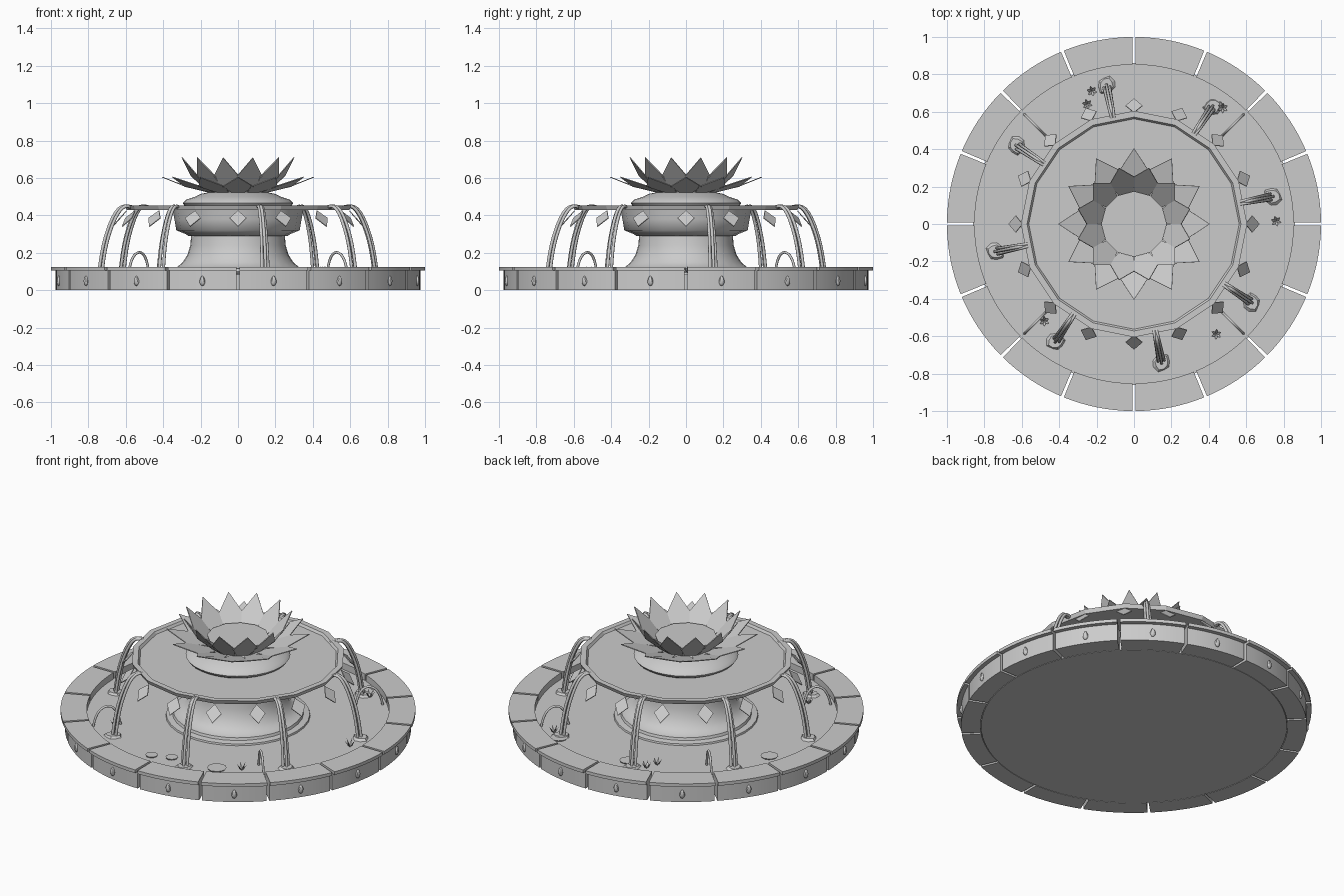
import bpy, bmesh, math, random
from math import cos, sin, pi, radians

if "Cube" in bpy.data.objects:
    bpy.data.objects.remove(bpy.data.objects["Cube"], do_unlink=True)
random.seed(4)

stone = bpy.data.materials.new("pale grey stone")
stone.use_nodes = True
GREY = (0.6, 0.6, 0.6, 1)
stone.diffuse_color = GREY
stone.node_tree.nodes["Principled BSDF"].inputs["Base Color"].default_value = GREY


def activate(ob):
    bpy.ops.object.select_all(action='DESELECT')
    ob.select_set(True)
    bpy.context.view_layer.objects.active = ob


def finish(name, bm, smooth=None):
    mesh = bpy.data.meshes.new(name)
    bm.to_mesh(mesh)
    bm.free()
    mesh.materials.append(stone)
    ob = bpy.data.objects.new(name, mesh)
    bpy.context.collection.objects.link(ob)
    if smooth:
        activate(ob)
        bpy.ops.object.shade_smooth_by_angle(angle=radians(smooth))
    return ob


def lathe(name, profile, steps, sweep=2 * pi, start=0.0, closed=False, smooth=35):
    """Spin an (r, z) profile round z; a partial sweep gets capped ends."""
    bm = bmesh.new()
    vs = [bm.verts.new((r * cos(start), r * sin(start), z)) for r, z in profile]
    pairs = list(zip(vs, vs[1:])) + ([(vs[-1], vs[0])] if closed else [])
    es = [bm.edges.new(p) for p in pairs]
    bmesh.ops.spin(bm, geom=vs + es, cent=(0, 0, 0), axis=(0, 0, 1),
                   angle=sweep, steps=steps)
    bmesh.ops.remove_doubles(bm, verts=bm.verts, dist=0.0002)
    if closed:
        bmesh.ops.holes_fill(bm, edges=bm.edges, sides=0)
    bmesh.ops.recalc_face_normals(bm, faces=bm.faces)
    return finish(name, bm, smooth)


def plate(name, points, thickness=0.005):
    """Thin leaf from outline points, folded along its middle when bent."""
    bm = bmesh.new()
    bm.faces.new([bm.verts.new(p) for p in points])
    ob = finish(name, bm)
    mod = ob.modifiers.new("thickness", 'SOLIDIFY')
    mod.thickness = thickness
    mod.offset = 0
    return ob


def tube(name, points, radius):
    cu = bpy.data.curves.new(name, 'CURVE')
    cu.dimensions = '3D'
    cu.bevel_depth = radius
    cu.bevel_resolution = 2
    cu.use_fill_caps = True
    sp = cu.splines.new('NURBS')
    sp.points.add(len(points) - 1)
    for pt, co in zip(sp.points, points):
        pt.co = (*co, 1)
    sp.use_endpoint_u = True
    sp.order_u = 4
    sp.resolution_u = 4
    cu.materials.append(stone)
    ob = bpy.data.objects.new(name, cu)
    bpy.context.collection.objects.link(ob)
    activate(ob)
    bpy.ops.object.convert(target='MESH')
    return bpy.context.view_layer.objects.active


def ring_of(ob, count, offset=0.0):
    """Repeat an object built along +x round the z axis."""
    ob.rotation_euler.z = radians(offset)
    for i in range(1, count):
        twin = ob.copy()
        twin.rotation_euler.z = radians(offset + 360 * i / count)
        bpy.context.collection.objects.link(twin)


# Pool: floor and water in one disc, ringed by sixteen curb blocks
WATER = 0.085
lathe("pool_water", [(0, 0), (0.862, 0), (0.862, WATER), (0, WATER)], 96)
gap = 0.008
block = lathe("curb_block", [(0.865, 0), (0.975, 0), (0.975, 0.105), (1, 0.105),
                             (1, 0.125), (0.852, 0.125), (0.852, WATER - 0.01),
                             (0.865, WATER - 0.01)],
              8, pi / 8 - 2 * gap, gap, closed=True)
ring_of(block, 16)

# Pointed studs on the curb
bm = bmesh.new()
bmesh.ops.create_uvsphere(bm, u_segments=8, v_segments=6, radius=1)
for v in bm.verts:
    taper = 1 - 0.4 * max(v.co.z, 0)
    v.co = (0.977 + v.co.x * 0.012, v.co.y * 0.016 * taper, 0.05 + v.co.z * 0.027)
ring_of(finish("curb_stud", bm, 40), 16, 11.25)

# Pedestal with a flared foot
lathe("pedestal", [(0, WATER - 0.01), (0.41, WATER - 0.01), (0.405, 0.095),
                   (0.37, 0.1), (0.365, 0.115), (0.33, 0.12), (0.295, 0.15),
                   (0.27, 0.19), (0.255, 0.24), (0.25, 0.3)], 32)

# Upper basin: bowl beneath a broad sixteen-sided rim
lathe("basin_bowl", [(0, 0.29), (0.265, 0.29), (0.28, 0.3), (0.33, 0.32),
                     (0.34, 0.38), (0.35, 0.432)], 16, smooth=60)
lathe("basin_rim", [(0, 0.428), (0.595, 0.428), (0.605, 0.452), (0.572, 0.452),
                    (0.562, 0.438), (0, 0.438)], 16, smooth=15)

# Diamond leaves hanging from the rim
ring_of(plate("rim_leaf", [(0.595, 0, 0.425), (0.632, 0.045, 0.385),
                           (0.67, 0, 0.34), (0.632, -0.045, 0.385)]), 16)

# Cushion and cup holding the flower
lathe("flower_cushion", [(0.26, 0.436), (0.285, 0.45), (0.295, 0.465),
                         (0.28, 0.483), (0.23, 0.5), (0.2, 0.515),
                         (0.15, 0.525), (0, 0.525)], 32, smooth=50)
lathe("flower_cup", [(0, 0.515), (0.15, 0.515), (0.165, 0.54), (0.175, 0.58),
                     (0, 0.58)], 12, smooth=20)


# Two whorls of pointed petals
def petal(name, base, mid, tip, half):
    (r0, z0), (r1, z1), (r2, z2) = base, mid, tip
    return plate(name, [(r0, -0.035, z0), (r1, -half, z1), (r2, 0, z2),
                        (r1, half, z1), (r0, 0.035, z0)])


ring_of(petal("lower_petal", (0.16, 0.525), (0.28, 0.555), (0.405, 0.605), 0.082), 12)
ring_of(petal("upper_petal", (0.155, 0.53), (0.24, 0.61), (0.31, 0.71), 0.07), 12, 15)

# Water streams falling from the basin, three strands each
path = [(0.56, 0.44), (0.6, 0.453), (0.63, 0.448), (0.665, 0.4), (0.695, 0.33),
        (0.72, 0.25), (0.735, 0.17), (0.747, WATER - 0.01)]
for side in (-1, 0, 1):
    reach = 0.014 if side == 0 else 0
    pts = [(r + reach, side * (0.007 + 0.01 * i / 7), z)
           for i, (r, z) in enumerate(path)]
    ring_of(tube("stream_strand", pts, 0.0085), 8, 11.25)

# Foam where each stream lands
bm = bmesh.new()
bmesh.ops.create_cone(bm, cap_ends=True, segments=9, radius1=0.052, radius2=0.04,
                      depth=0.014)
for v in bm.verts:
    k = random.uniform(0.8, 1.1)
    v.co = (0.755 + v.co.x * k, v.co.y * k, WATER + 0.005 + v.co.z)
ring_of(finish("stream_foam", bm), 8, 11.25)

# Low arching jets on the diagonals
jet = [(0.67, 0, 0.075), (0.685, 0, 0.16), (0.72, 0, 0.205), (0.77, 0, 0.205),
       (0.815, 0, 0.16), (0.83, 0, 0.075)]
ring_of(tube("low_jet", jet, 0.007), 4, 45)

# Spiky water plants
for x, y in [(-0.225, 0.71), (-0.25, 0.64), (0.475, 0.62), (0.76, 0.015),
             (0.44, -0.59), (-0.48, -0.52)]:
    bm = bmesh.new()
    for i in range(6):
        a = i * pi / 3 + x
        c, s = cos(a), sin(a)
        spots = [(0, 0, 0), (0.014 * c + 0.007 * s, 0.014 * s - 0.007 * c, 0.014),
                 (0.03 * c, 0.03 * s, 0.042),
                 (0.014 * c - 0.007 * s, 0.014 * s + 0.007 * c, 0.014)]
        bm.faces.new([bm.verts.new(p) for p in spots])
    finish("water_plant", bm).location = (x, y, WATER)

# Floating lily pads
for x, y, r in [(0.31, -0.65, 0.055), (0.02, -0.68, 0.035), (-0.09, -0.72, 0.035),
                (-0.7, 0.18, 0.05), (0.41, 0.66, 0.05), (-0.08, 0.69, 0.045)]:
    bm = bmesh.new()
    bmesh.ops.create_cone(bm, cap_ends=True, segments=12, radius1=r * 0.9, radius2=r,
                          depth=0.008)
    finish("lily_pad", bm, 40).location = (x, y, WATER + 0.003)
